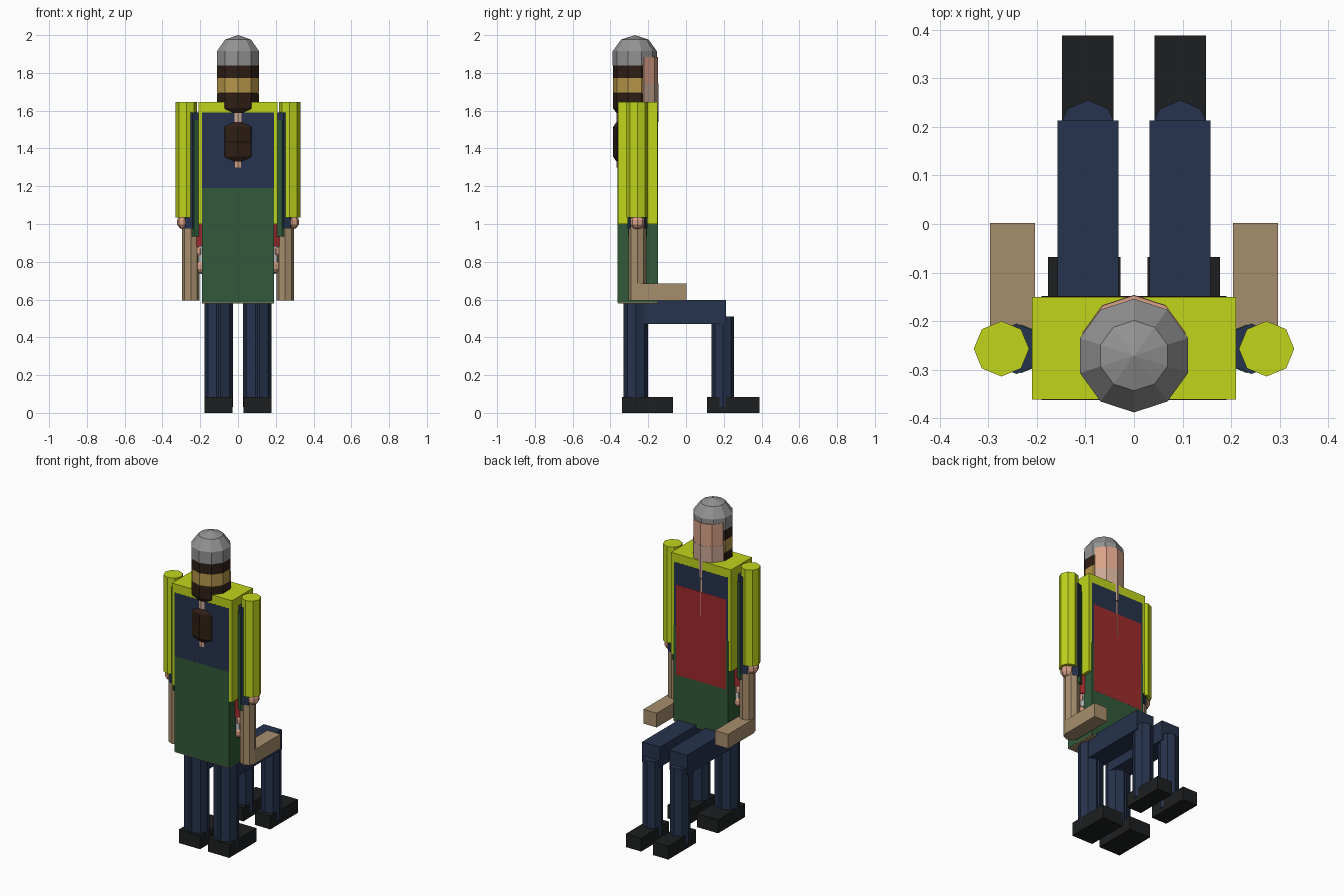
import bpy, bmesh, math

if "Cube" in bpy.data.objects:
    bpy.data.objects.remove(bpy.data.objects["Cube"])

YC = -0.257  # shared body axis of the overlaid standing and seated figures


def colour(name, r, g, b):
    m = bpy.data.materials.new(name)
    m.diffuse_color = [(c / 255) ** 2.2 for c in (r, g, b)] + [1]
    m.use_nodes = True
    m.node_tree.nodes["Principled BSDF"].inputs["Base Color"].default_value = m.diffuse_color
    return m


LIME = colour("lime", 190, 212, 33)
NAVY = colour("navy", 42, 54, 78)
GREEN = colour("green", 52, 90, 60)
RED = colour("red", 158, 46, 48)
WHITE = colour("pale", 190, 190, 190)
TAN = colour("tan", 165, 140, 108)
SKIN = colour("skin", 216, 160, 135)
PALE_SKIN = colour("pale_skin", 200, 165, 145)
HAIR = colour("dark_hair", 50, 36, 28)
BLOND = colour("blond", 180, 148, 75)
GREY = colour("grey", 145, 145, 145)
BLACK = colour("black", 35, 36, 37)


def finish(bm, name, mat):
    bmesh.ops.recalc_face_normals(bm, faces=bm.faces)
    me = bpy.data.meshes.new(name)
    bm.to_mesh(me)
    bm.free()
    me.materials.append(mat)
    ob = bpy.data.objects.new(name, me)
    bpy.context.collection.objects.link(ob)
    return ob


def box(name, x, y, z, mat):
    bm = bmesh.new()
    bmesh.ops.create_cube(bm, size=1)
    for v in bm.verts:
        v.co = [(a + b) / 2 + c * (b - a) for c, (a, b) in zip(v.co, (x, y, z))]
    return finish(bm, name, mat)


def lathe(name, x, y, profile, sides, mat):
    """Flat-sided turned shape, closed at both ends, with a corner on +y."""
    bm = bmesh.new()
    rings = []
    for r, z in profile:
        angles = [math.pi / 2 + 2 * math.pi * i / sides for i in range(sides)]
        rings.append([bm.verts.new((x + r * math.cos(a), y + r * math.sin(a), z)) for a in angles])
    for a, b in zip(rings, rings[1:]):
        for i in range(sides):
            j = (i + 1) % sides
            bm.faces.new((a[i], a[j], b[j], b[i]))
    bm.faces.new(rings[0])
    bm.faces.new(rings[-1])
    bmesh.ops.remove_doubles(bm, verts=bm.verts, dist=1e-5)
    return finish(bm, name, mat)


def post(name, x, y, r, z0, z1, mat, sides=8):
    return lathe(name, x, y, [(r, z0), (r, z1)], sides, mat)


def ball(name, x, y, z, r, mat, sides=10, rings=5):
    steps = [math.pi * i / rings for i in range(rings + 1)]
    return lathe(name, x, y, [(r * math.sin(t), z - r * math.cos(t)) for t in steps], sides, mat)


# Overlaid torsos: half width, bottom, top, tiny layer offsets front and back
for name, w, z0, z1, f, b, mat in (
        ("vest_torso", 0.21, 1.0, 1.645, 0, 0, LIME),
        ("coat_torso", 0.19, 0.965, 1.59, 0.001, 0.001, NAVY),
        ("green_torso", 0.189, 0.92, 1.55, 0, 0, GREEN),
        ("red_torso", 0.175, 0.88, 1.45, 0.0005, 0.002, RED),
        ("pale_torso", 0.16, 0.785, 1.35, 0.0005, 0, WHITE),
        ("seated_tan_torso", 0.19, 0.58, 1.23, 0, 0, TAN),
        ("seated_green_torso", 0.191, 0.585, 1.19, 0.0015, 0.0015, GREEN)):
    box(name, (-w, w), (-0.361 - f, -0.15 + b), (z0, z1), mat)

# Heads
for name, z0, z1, mat in (
        ("tall_head", 1.65, 1.885, SKIN), ("middle_head", 1.60, 1.83, SKIN),
        ("short_head", 1.54, 1.745, PALE_SKIN), ("seated_head", 1.30, 1.53, SKIN)):
    r = 0.111 if mat is PALE_SKIN else 0.11
    post(name, 0, YC, r, z0, z1, mat, 10)

# Cap and hair balls, set slightly towards the back of the heads
for name, z, r, mat in (
        ("cap", 1.877, 0.123, GREY), ("tall_hair", 1.812, 0.1225, HAIR),
        ("blond_hair", 1.735, 0.122, BLOND), ("short_hair", 1.652, 0.1225, HAIR),
        ("seated_hair_upper", 1.475, 0.122, HAIR), ("seated_hair_lower", 1.395, 0.122, HAIR)):
    ball(name, 0, -0.271, z, r, mat)

for s, side in ((-1, "left"), (1, "right")):
    # Hanging arms with hands
    for name, x, r, z0, z1, mat in (
            ("vest", 0.273, 0.057, 1.035, 1.645, LIME),
            ("coat", 0.242, 0.052, 0.975, 1.59, NAVY),
            ("green", 0.232, 0.05, 0.935, 1.55, GREEN),
            ("red", 0.19, 0.046, 0.88, 1.45, RED),
            ("pale", 0.178, 0.042, 0.80, 1.35, WHITE)):
        post(f"{name}_arm_{side}", s * x, YC, r, z0, z1, mat)
        ball(f"{name}_hand_{side}", s * (x + 0.012), YC, z0 - 0.025, 0.04, SKIN, 8)

    # Seated arms: upper arm and forward forearm
    post(f"seated_upper_arm_{side}", s * 0.25, YC, 0.047, 0.595, 1.2, TAN)
    fx = sorted((s * 0.204, s * 0.297))
    box(f"seated_forearm_{side}", fx, (-0.257, 0.002), (0.595, 0.685), TAN)

    # Standing legs and shoes, two stances
    for name, x, z1 in (("narrow", 0.092, 0.965), ("wide", 0.113, 1.0)):
        post(f"{name}_leg_{side}", s * x, -0.265, 0.065, 0.03, z1, NAVY)
        sx = sorted((s * (x - 0.064), s * (x + 0.064)))
        box(f"{name}_shoe_{side}", sx, (-0.34, -0.068), (0, 0.085), BLACK)

    # Seated thighs, shins and shoes
    tx = sorted((s * 0.032, s * 0.158))
    box(f"seated_thigh_{side}", tx, (-0.27, 0.213), (0.47, 0.597), NAVY)
    post(f"seated_shin_{side}", s * 0.095, 0.195, 0.06, 0.03, 0.51, NAVY)
    sx = sorted((s * 0.042, s * 0.148))
    box(f"seated_shoe_{side}", sx, (0.112, 0.388), (0, 0.085), BLACK)
